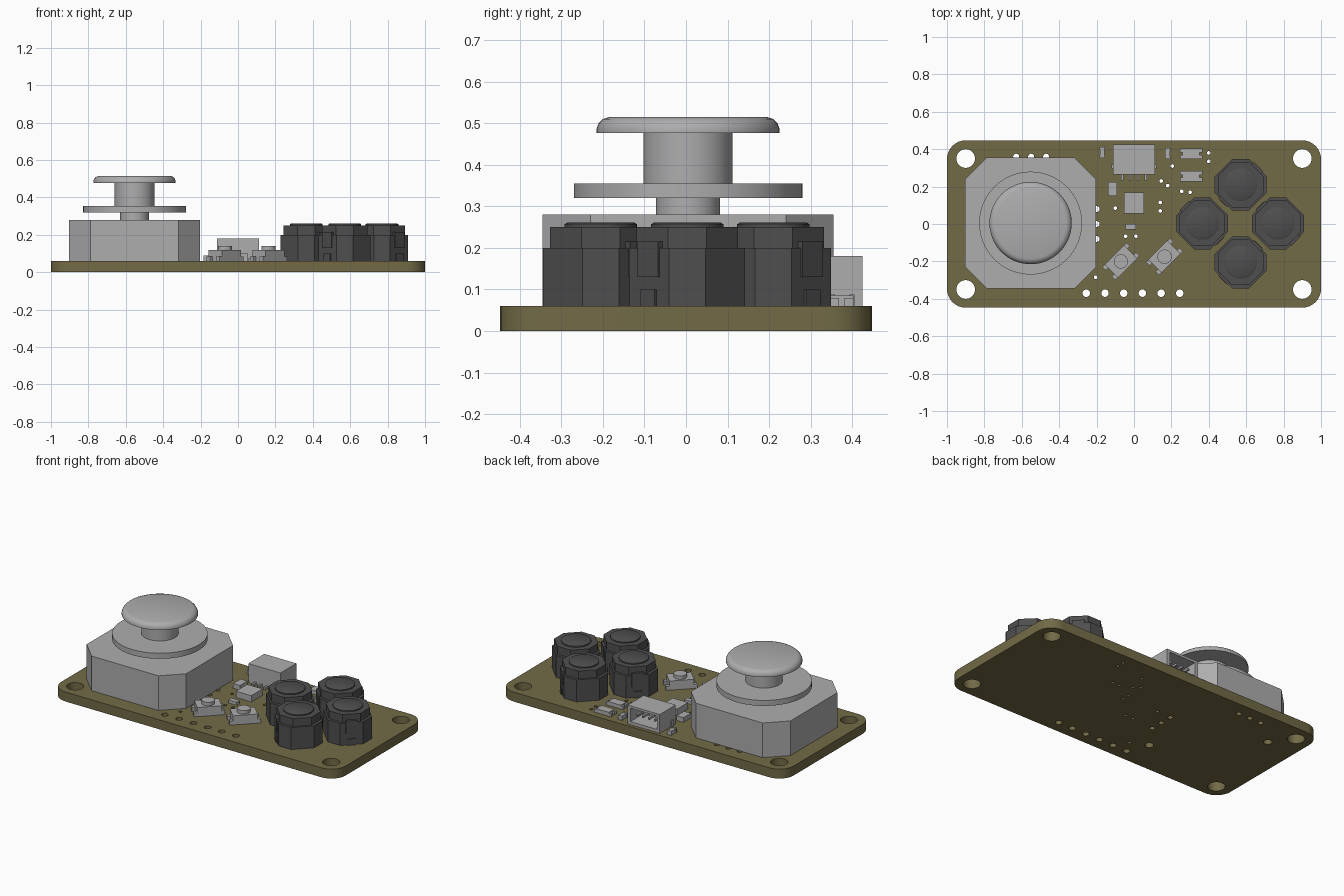
import bpy
import bmesh
from math import sin, cos, pi, radians
from mathutils import Matrix

cube = bpy.data.objects.get("Cube")
if cube:
    bpy.data.objects.remove(cube, do_unlink=True)


def make_material(name, color):
    material = bpy.data.materials.new(name)
    material.use_nodes = True
    material.diffuse_color = (*color, 1)
    shader = material.node_tree.nodes["Principled BSDF"]
    shader.inputs["Base Color"].default_value = (*color, 1)
    return material


OLIVE = make_material("olive board", (0.17, 0.145, 0.062))
GREY = make_material("light grey", (0.42, 0.42, 0.43))
DARK = make_material("dark grey", (0.078, 0.078, 0.078))
BOARD_TOP = 0.06


def add_object(name, mesh, material):
    obj = bpy.data.objects.new(name, mesh)
    bpy.context.collection.objects.link(obj)
    mesh.materials.clear()
    mesh.materials.append(material)
    return obj


def smooth(obj):
    bpy.ops.object.select_all(action="DESELECT")
    obj.select_set(True)
    bpy.context.view_layer.objects.active = obj
    bpy.ops.object.shade_smooth_by_angle(angle=radians(35))


def placed(x, y, angle=0):
    return Matrix.Translation((x, y, 0)) @ Matrix.Rotation(radians(angle), 4, "Z")


def prism(name, outline, bottom, top, material, place=Matrix()):
    """Extrude a flat outline from bottom to top."""
    bm = bmesh.new()
    face = bm.faces.new([bm.verts.new((x, y, bottom)) for x, y in outline])
    raised = bmesh.ops.extrude_face_region(bm, geom=[face])["geom"]
    verts = [v for v in raised if isinstance(v, bmesh.types.BMVert)]
    bmesh.ops.translate(bm, verts=verts, vec=(0, 0, top - bottom))
    bmesh.ops.recalc_face_normals(bm, faces=bm.faces)
    bm.transform(place)
    mesh = bpy.data.meshes.new(name)
    bm.to_mesh(mesh)
    bm.free()
    return add_object(name, mesh, material)


def box(name, x, y, width, depth, bottom, top, material=GREY, place=Matrix()):
    w, d = width / 2, depth / 2
    outline = [(x - w, y - d), (x + w, y - d), (x + w, y + d), (x - w, y + d)]
    return prism(name, outline, bottom, top, material, place)


def chamfered(half, cut):
    """Square outline with its four corners cut off."""
    a = half - cut
    return [(a, -half), (half, -a), (half, a), (a, half),
            (-a, half), (-half, a), (-half, -a), (-a, -half)]


def circle(x, y, radius, count=24):
    return [(x + radius * cos(2 * pi * i / count), y + radius * sin(2 * pi * i / count))
            for i in range(count)]


def lathe(name, profile, x, y, material, steps=64):
    """Spin a radius and height profile about a vertical axis."""
    bm = bmesh.new()
    verts = [bm.verts.new((r, 0, z)) for r, z in profile]
    edges = [bm.edges.new(pair) for pair in zip(verts, verts[1:])]
    bmesh.ops.spin(bm, geom=verts + edges, axis=(0, 0, 1), cent=(0, 0, 0),
                   angle=2 * pi, steps=steps, use_duplicate=False)
    bmesh.ops.remove_doubles(bm, verts=bm.verts, dist=0.0001)
    bmesh.ops.recalc_face_normals(bm, faces=bm.faces)
    bm.transform(placed(x, y))
    mesh = bpy.data.meshes.new(name)
    bm.to_mesh(mesh)
    bm.free()
    obj = add_object(name, mesh, material)
    smooth(obj)
    return obj


# Board: rounded rectangle with through holes
half_x, half_y, corner = 1.0, 0.447, 0.1
outline = []
for quarter, (sx, sy) in enumerate([(1, 1), (-1, 1), (-1, -1), (1, -1)]):
    for step in range(9):
        a = (quarter + step / 8) * pi / 2
        outline.append((sx * (half_x - corner) + corner * cos(a),
                        sy * (half_y - corner) + corner * sin(a)))

loops = [outline]
loops += [circle(sx * 0.9, sy * 0.35, 0.05, 32) for sx in (-1, 1) for sy in (-1, 1)]
loops += [circle(-0.255 + 0.1 * i, -0.37, 0.02) for i in range(6)]
loops += [circle(-0.55 + 0.08 * i, 0.36, 0.016) for i in (-1, 0, 1)]
loops += [circle(-0.2, 0.08 * i, 0.016) for i in (-1, 0, 1)]
loops += [circle(-0.8, 0.22, 0.025), circle(-0.31, -0.237, 0.025)]
vias = [(0.4, 0.38), (0.4, 0.335), (0.205, 0.31), (0.145, 0.23), (0.18, 0.205),
        (0.255, 0.175), (0.3, 0.17), (0.14, 0.115), (0.14, 0.07), (-0.1, 0.085),
        (-0.045, -0.065), (0.01, -0.065), (-0.205, -0.285)]
loops += [circle(x, y, 0.01, 12) for x, y in vias]

curve = bpy.data.curves.new("board_outline", "CURVE")
curve.dimensions = "2D"
curve.fill_mode = "BOTH"
curve.extrude = BOARD_TOP / 2
for loop in loops:
    spline = curve.splines.new("POLY")
    spline.points.add(len(loop) - 1)
    for point, (x, y) in zip(spline.points, loop):
        point.co = (x, y, 0, 1)
    spline.use_cyclic_u = True
helper = bpy.data.objects.new("board_helper", curve)
bpy.context.collection.objects.link(helper)
bpy.context.view_layer.update()
evaluated = helper.evaluated_get(bpy.context.evaluated_depsgraph_get())
board_mesh = bpy.data.meshes.new_from_object(evaluated)
bpy.data.objects.remove(helper, do_unlink=True)
board_mesh.transform(Matrix.Translation((0, 0, BOARD_TOP / 2)))
bm = bmesh.new()
bm.from_mesh(board_mesh)
bmesh.ops.remove_doubles(bm, verts=bm.verts, dist=0.0001)
bmesh.ops.recalc_face_normals(bm, faces=bm.faces)
bm.to_mesh(board_mesh)
bm.free()
smooth(add_object("board", board_mesh, OLIVE))

# Joystick: housing, collar disc, stem and thumb cap
jx, jy = -0.553, 0.005
prism("joystick_housing", chamfered(0.35, 0.115), BOARD_TOP, 0.28, GREY, placed(jx, jy))
lathe("joystick_stick", [
    (0, 0.28), (0.077, 0.28), (0.077, 0.32), (0.275, 0.32), (0.275, 0.355),
    (0.107, 0.355), (0.107, 0.477), (0.22, 0.477), (0.22, 0.487), (0.215, 0.5),
    (0.205, 0.51), (0.19, 0.515), (0, 0.515)], jx, jy, GREY)

# Four dark push buttons in a diamond
for side, x, y in [("back", 0.57, 0.21), ("front", 0.57, -0.205),
                   ("left", 0.77, 0.003), ("right", 0.365, 0.003)]:
    place = placed(x, y, 45 if side in ("back", "front") else 135)
    prism(side + "_button_body", chamfered(0.129, 0.062), BOARD_TOP, 0.2, DARK, place)
    prism(side + "_button_cover", chamfered(0.119, 0.066), 0.2, 0.25, DARK, place)
    lathe(side + "_button_plunger", [(0, 0.25), (0.087, 0.25), (0.087, 0.257),
                                     (0.08, 0.261), (0, 0.261)], x, y, DARK, 32)
    for s in (-1, 1):
        box(side + "_button_clip", s * 0.125, 0, 0.02, 0.07, 0.13, 0.215, DARK, place)
        box(side + "_button_foot", s * 0.13, 0, 0.012, 0.05, BOARD_TOP, 0.1, DARK, place)

# Cable connector open at the back, with contacts inside
box("connector_floor", 0, 0.345, 0.226, 0.16, BOARD_TOP, 0.08)
box("connector_roof", 0, 0.345, 0.226, 0.16, 0.165, 0.18)
box("connector_front_wall", 0, 0.28, 0.226, 0.03, 0.08, 0.165)
for s in (-1, 1):
    box("connector_side_wall", s * 0.103, 0.353, 0.02, 0.144, 0.08, 0.165)
    box("connector_tab", s * 0.108, 0.308, 0.024, 0.02, BOARD_TOP, 0.1)
for i in range(4):
    x = -0.063 + 0.042 * i
    box("connector_contact", x, 0.345, 0.012, 0.12, 0.115, 0.127)
    box("connector_pin", x, 0.25, 0.012, 0.035, BOARD_TOP, 0.075)

# Two small tactile switches, set diagonally
for x, y in [(-0.07, -0.2), (0.163, -0.175)]:
    place = placed(x, y, 45)
    box("switch_body", 0, 0, 0.145, 0.1, BOARD_TOP, 0.118, GREY, place)
    lathe("switch_plunger", [(0, 0.118), (0.038, 0.118), (0.038, 0.14), (0, 0.14)],
          x, y, GREY, 32)
    for sx in (-1, 1):
        for sy in (-1, 1):
            box("switch_leg", sx * 0.079, sy * 0.036, 0.025, 0.026,
                BOARD_TOP, 0.085, GREY, place)

# Flat surface parts
box("chip", 0, 0.113, 0.108, 0.113, BOARD_TOP, 0.1)
box("regulator", -0.115, 0.187, 0.048, 0.075, BOARD_TOP, 0.09)
box("small_resistor", -0.017, -0.015, 0.058, 0.03, BOARD_TOP, 0.08)
for y in (0.375, 0.255):
    box("lamp_body", 0.305, y, 0.09, 0.055, BOARD_TOP, 0.085)
    for s in (-1, 1):
        for t in (-1, 1):
            box("lamp_end", 0.305 + s * 0.052, y + t * 0.017, 0.016, 0.021, BOARD_TOP, 0.08)
for x, y in [(-0.17, 0.382), (0.18, 0.376)]:
    box("capacitor", x, y, 0.026, 0.034, BOARD_TOP, 0.085)
    for s in (-1, 1):
        box("capacitor_end", x, y + s * 0.023, 0.03, 0.012, BOARD_TOP, 0.088)
